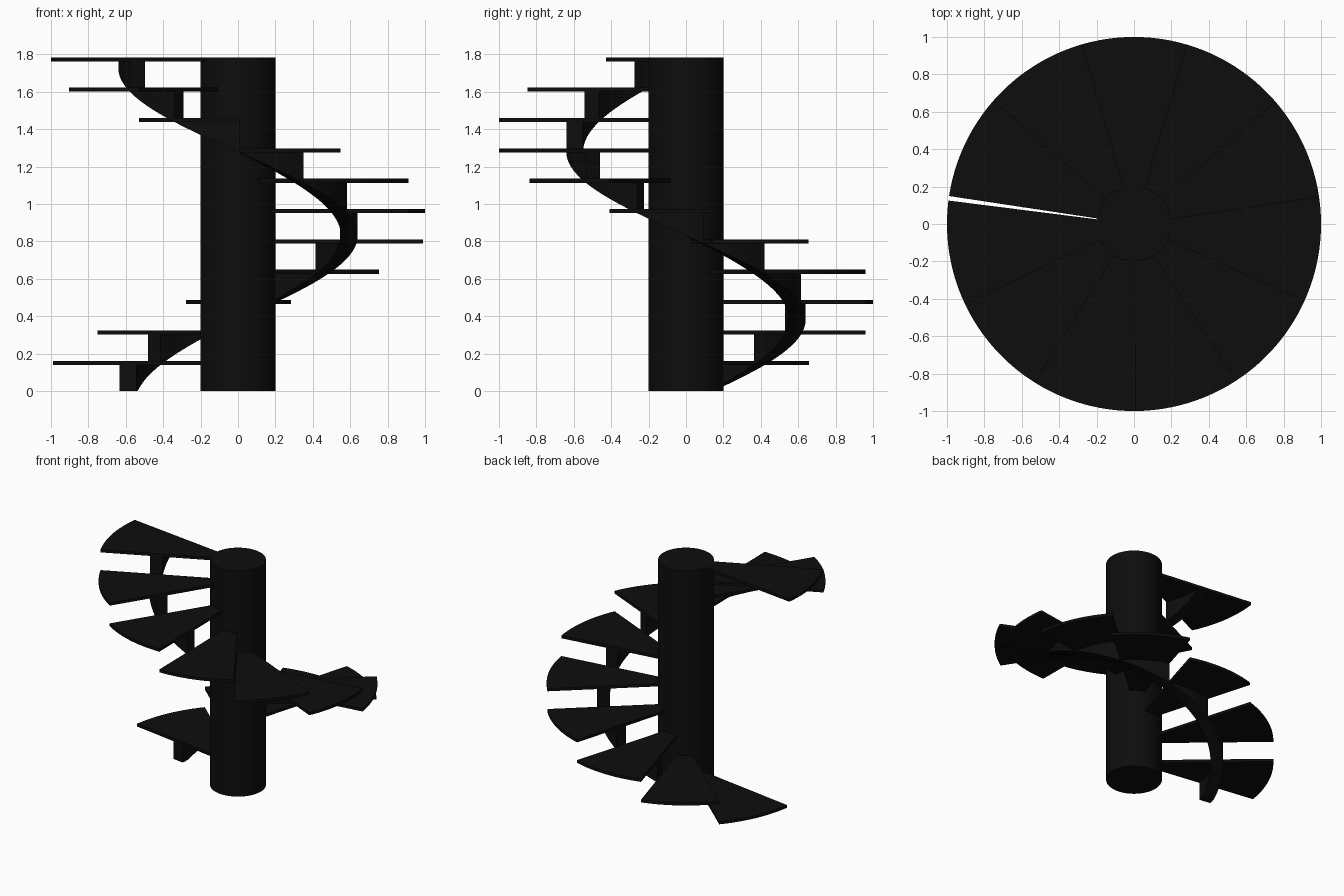
import bpy, bmesh, math

cube = bpy.data.objects.get("Cube")
if cube:
    bpy.data.objects.remove(cube, do_unlink=True)

STEPS = 11
HEIGHT = 1.785
RISE = HEIGHT / STEPS
THICK = 0.022
START = math.radians(171.4)
SWEEP = math.radians(32.6)      # turn of one step, clockwise going up
SEGS = 12

black = bpy.data.materials.new("near_black")
black.use_nodes = True
colour = (0.004, 0.004, 0.004, 1)
black.diffuse_color = colour
black.node_tree.nodes["Principled BSDF"].inputs["Base Color"].default_value = colour


def finish(bm, name):
    bmesh.ops.remove_doubles(bm, verts=bm.verts[:], dist=0.0001)
    bmesh.ops.recalc_face_normals(bm, faces=bm.faces[:])
    mesh = bpy.data.meshes.new(name)
    bm.to_mesh(mesh)
    bm.free()
    mesh.materials.append(black)
    obj = bpy.data.objects.new(name, mesh)
    bpy.context.collection.objects.link(obj)
    bpy.ops.object.select_all(action="DESELECT")
    obj.select_set(True)
    bpy.context.view_layer.objects.active = obj
    bpy.ops.object.shade_smooth_by_angle(angle=math.radians(30))
    return obj


def curved_block(name, step, r_in, r_out, bottom, top):
    """Sweep a rectangular section round one step; bottom(t) sets the underside."""
    bm = bmesh.new()
    rings = []
    for i in range(SEGS + 1):
        t = step + i / SEGS
        a = START - SWEEP * t
        c, s = math.cos(a), math.sin(a)
        section = [(r_in, bottom(t)), (r_out, bottom(t)), (r_out, top), (r_in, top)]
        rings.append([bm.verts.new((r * c, r * s, z)) for r, z in section])
    for a, b in zip(rings, rings[1:]):
        for j in range(4):
            k = (j + 1) % 4
            bm.faces.new((a[j], a[k], b[k], b[j]))
    bm.faces.new(rings[0])
    bm.faces.new(rings[-1])
    return finish(bm, name)


# Central column
bm = bmesh.new()
bmesh.ops.create_cone(bm, cap_ends=True, segments=64, radius1=0.2, radius2=0.2, depth=HEIGHT)
bmesh.ops.translate(bm, verts=bm.verts[:], vec=(0, 0, HEIGHT / 2))
finish(bm, "central_column")

# Wedge treads, each on a section of the helical stringer
for n in range(STEPS):
    top = (n + 1) * RISE
    under = top - THICK
    curved_block(f"tread_{n + 1}", n, 0.195, 1.0, lambda t: under, top)
    curved_block(f"stringer_{n + 1}", n, 0.55, 0.64,
                 lambda t: max(0, t * RISE - THICK), under)
